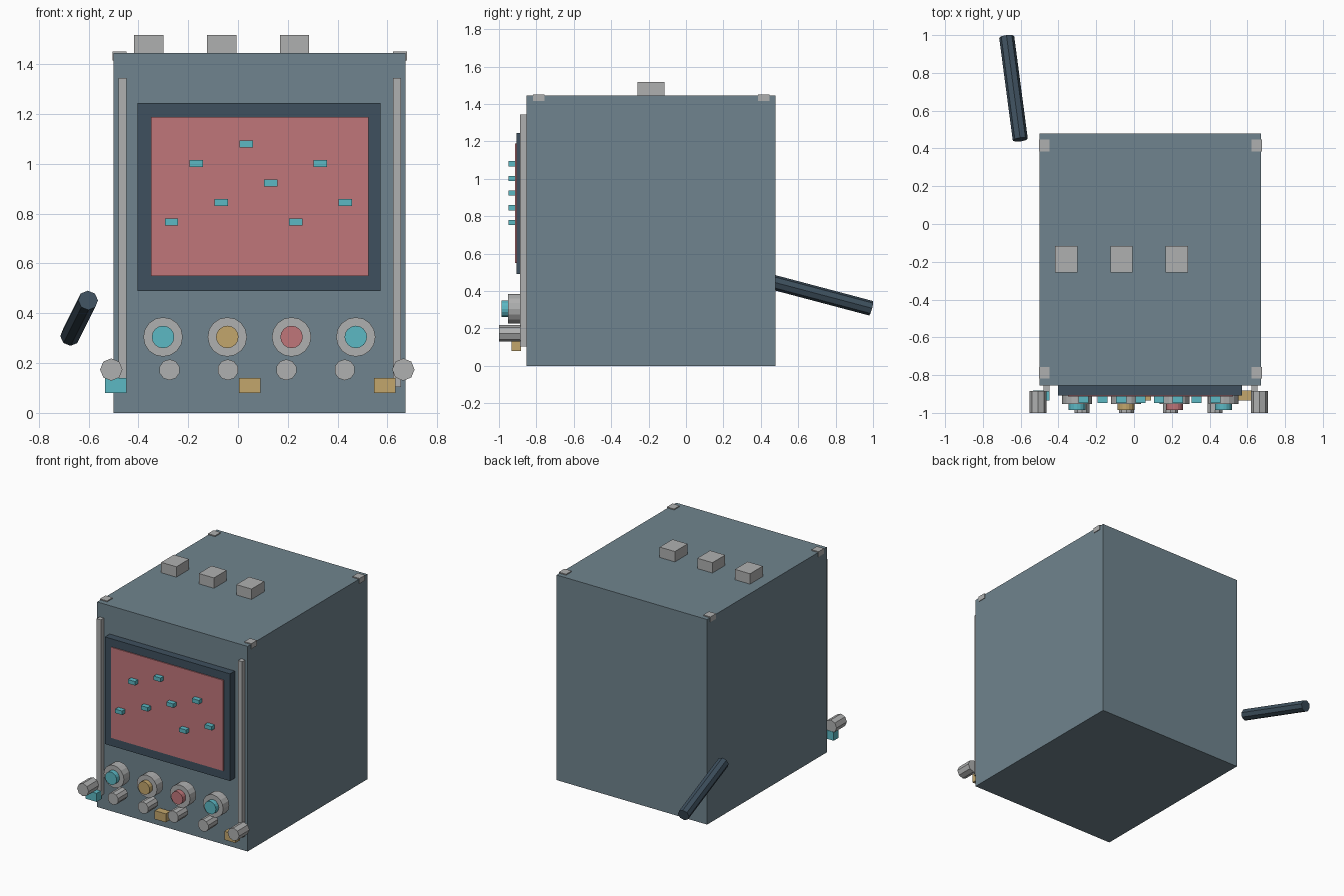
import bpy
import math
from mathutils import Vector

cube = bpy.data.objects.get("Cube")
if cube:
    bpy.data.objects.remove(cube, do_unlink=True)


def material(name, rgb):
    # Display values converted to linear
    lin = [(c / 255 / 12.92) if c < 11 else ((c / 255 + 0.055) / 1.055) ** 2.4 for c in rgb]
    m = bpy.data.materials.new(name)
    m.use_nodes = True
    m.diffuse_color = (*lin, 1)
    m.node_tree.nodes["Principled BSDF"].inputs["Base Color"].default_value = (*lin, 1)
    return m


BODY = material("slate_blue", (112, 132, 142))
DARK = material("dark_slate", (62, 80, 94))
GREY = material("light_grey", (175, 176, 176))
RED = material("muted_red", (192, 118, 122))
TEAL = material("teal", (92, 184, 196))
GOLD = material("gold", (194, 166, 108))


def box(name, mat, x, y, z):
    """Box spanning the given (low, high) ranges."""
    spans = (x, y, z)
    bpy.ops.mesh.primitive_cube_add(size=1, location=[(a + b) / 2 for a, b in spans])
    o = bpy.context.object
    o.name = name
    o.scale = [b - a for a, b in spans]
    bpy.ops.object.transform_apply(location=False, rotation=False, scale=True)
    o.data.materials.append(mat)
    return o


def rod(name, mat, start, end, radius, sides):
    """Flat-sided cylinder between two points."""
    start, end = Vector(start), Vector(end)
    axis = end - start
    bpy.ops.mesh.primitive_cylinder_add(vertices=sides, radius=radius, depth=axis.length,
                                        location=(start + end) / 2)
    o = bpy.context.object
    o.name = name
    o.rotation_euler = axis.to_track_quat("Z", "Y").to_euler()
    o.data.materials.append(mat)
    return o


def around(c, half):
    return (c - half, c + half)


# Cabinet
FRONT = -0.854
box("cabinet", BODY, (-0.5, 0.673), (FRONT, 0.479), (0, 1.445))

# Screen with its frame
box("screen_frame", DARK, (-0.403, 0.573), (-0.907, FRONT), (0.49, 1.245))
box("screen", RED, (-0.349, 0.524), (-0.914, -0.9), (0.55, 1.189))

# Raised markers on the screen
markers = [(-0.267, 0.767), (-0.067, 0.845), (-0.167, 1.002), (0.034, 1.08),
           (0.132, 0.924), (0.331, 1.002), (0.431, 0.845), (0.232, 0.767)]
for i, (x, z) in enumerate(markers):
    box(f"screen_marker_{i + 1}", TEAL, around(x, 0.027), (-0.948, -0.914), around(z, 0.014))

# Upright rails beside the screen
for side, x in (("right", -0.464), ("left", 0.638)):
    box(f"rail_{side}", GREY, around(x, 0.016), (-0.888, FRONT), (0.104, 1.345))

# Dials with coloured caps, and the small pegs below them
for i, cap in enumerate((TEAL, GOLD, RED, TEAL)):
    x = -0.301 + i * 0.258
    rod(f"dial_{i + 1}", GREY, (x, -0.885, 0.305), (x, -0.953, 0.305), 0.079, 16)
    rod(f"dial_cap_{i + 1}", cap, (x, -0.95, 0.305), (x, -0.986, 0.305), 0.045, 16)
    x = -0.275 + i * 0.2345
    rod(f"peg_{i + 1}", GREY, (x, -0.892, 0.173), (x, -1, 0.173), 0.042, 10)

# Corner pegs
for side, x in (("right", -0.509), ("left", 0.664)):
    rod(f"corner_peg_{side}", GREY, (x, -0.885, 0.174), (x, -1, 0.174), 0.045, 8)

# Low buttons
for i, (x, mat) in enumerate(((-0.491, TEAL), (0.048, GOLD), (0.59, GOLD))):
    box(f"button_{i + 1}", mat, around(x, 0.043), (-0.934, -0.882), (0.08, 0.14))

# Blocks on the top
for i in range(3):
    box(f"top_block_{i + 1}", GREY, around(-0.359 + i * 0.293, 0.059), (-0.258, -0.116), (1.44, 1.518))

# Corner tabs
for x in (-0.476, 0.65):
    for y in (-0.787, 0.416):
        box("corner_tab", GREY, around(x, 0.028), around(y, 0.031), (1.415, 1.452))

# Lever behind the cabinet
rod("lever", DARK, (-0.602, 0.447, 0.452), (-0.674, 0.99, 0.308), 0.04, 8)
